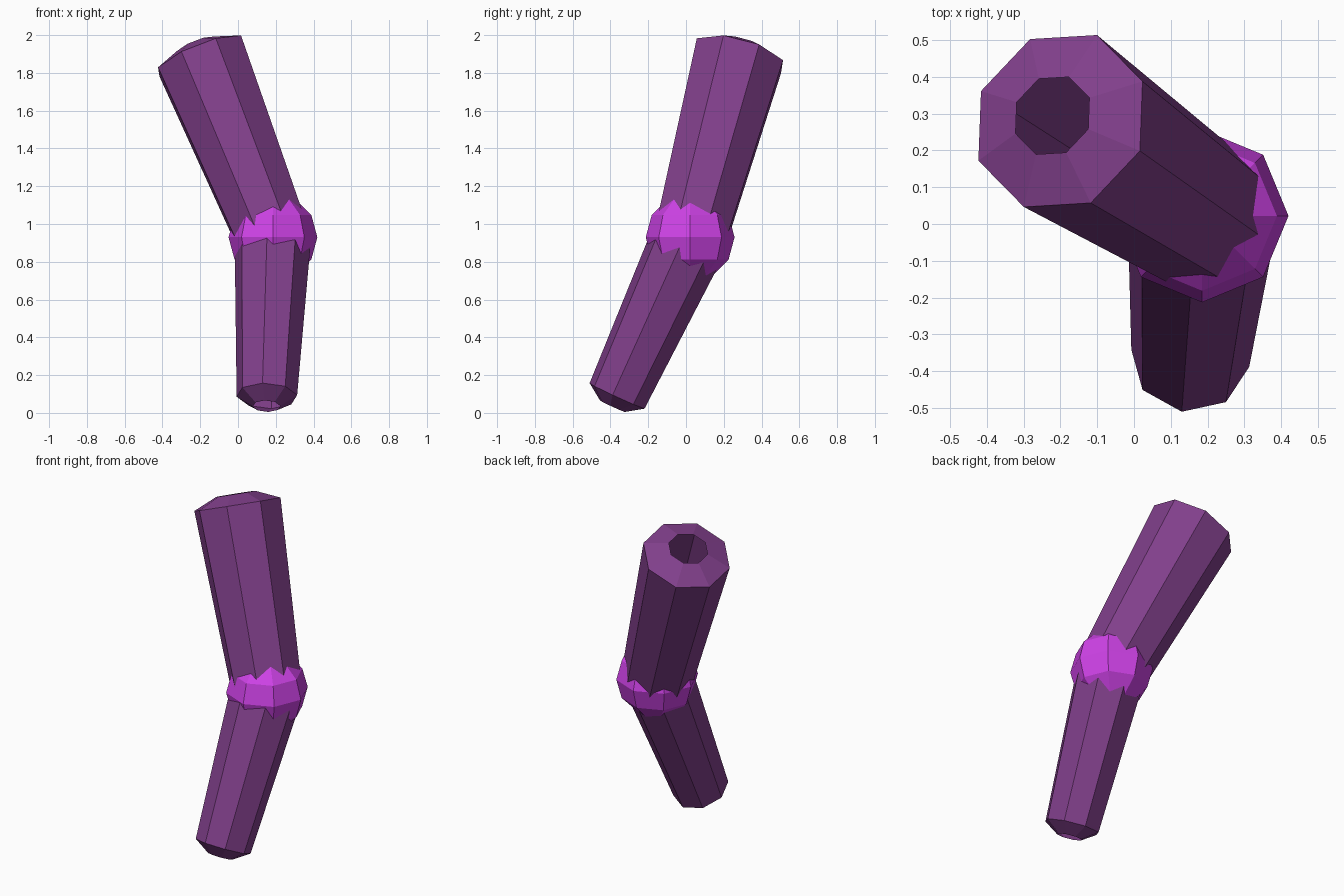
import bpy, bmesh, math
from mathutils import Vector

if "Cube" in bpy.data.objects:
    bpy.data.objects.remove(bpy.data.objects["Cube"])


def material(name, rgb):
    m = bpy.data.materials.new(name)
    m.diffuse_color = (*rgb, 1)
    m.use_nodes = True
    m.node_tree.nodes["Principled BSDF"].inputs["Base Color"].default_value = m.diffuse_color
    return m


def finish(name, bm, mat):
    me = bpy.data.meshes.new(name)
    bmesh.ops.recalc_face_normals(bm, faces=bm.faces)
    bm.to_mesh(me)
    bm.free()
    me.materials.append(mat)
    ob = bpy.data.objects.new(name, me)
    bpy.context.collection.objects.link(ob)
    return ob


def tapered_tube(name, start, end, r0, r1, corner, mat, sides=8, lip=0.06, hole=0.45):
    """Hollow tapered tube with a bevelled lip around a hole at each end."""
    axis = (end - start).normalized()
    u = (corner - axis * corner.dot(axis)).normalized()
    v = axis.cross(u)
    profile = [(start - axis * lip, r0 * hole), (start, r0),
               (end, r1), (end + axis * lip, r1 * hole)]
    bm = bmesh.new()
    rings = []
    for c, r in profile:
        angles = [2 * math.pi * i / sides for i in range(sides)]
        rings.append([bm.verts.new(c + r * (u * math.cos(a) + v * math.sin(a))) for a in angles])
    for a, b in zip(rings, rings[1:]):
        for i in range(sides):
            j = (i + 1) % sides
            bm.faces.new((a[i], a[j], b[j], b[i]))
    return finish(name, bm, mat)


tube_mat = material("dull_purple", (0.22, 0.05, 0.26))
joint_mat = material("bright_purple", (0.62, 0.055, 0.80))
joint = Vector((0.185, 0.022, 0.93))

# Upper and lower limb segments meeting inside the joint
tapered_tube("upper_segment", joint, Vector((-0.20, 0.28, 1.89)), 0.205, 0.255,
             Vector((0.10, 0.235, -0.023)), tube_mat)
tapered_tube("lower_segment", joint, Vector((0.153, -0.365, 0.09)), 0.205, 0.162,
             Vector((-0.023, -0.145, 0.067)), tube_mat)

# Low-poly ball joint
ball = bmesh.new()
bmesh.ops.create_uvsphere(ball, u_segments=8, v_segments=6, radius=0.235)
bmesh.ops.translate(ball, verts=ball.verts, vec=joint)
finish("ball_joint", ball, joint_mat)
